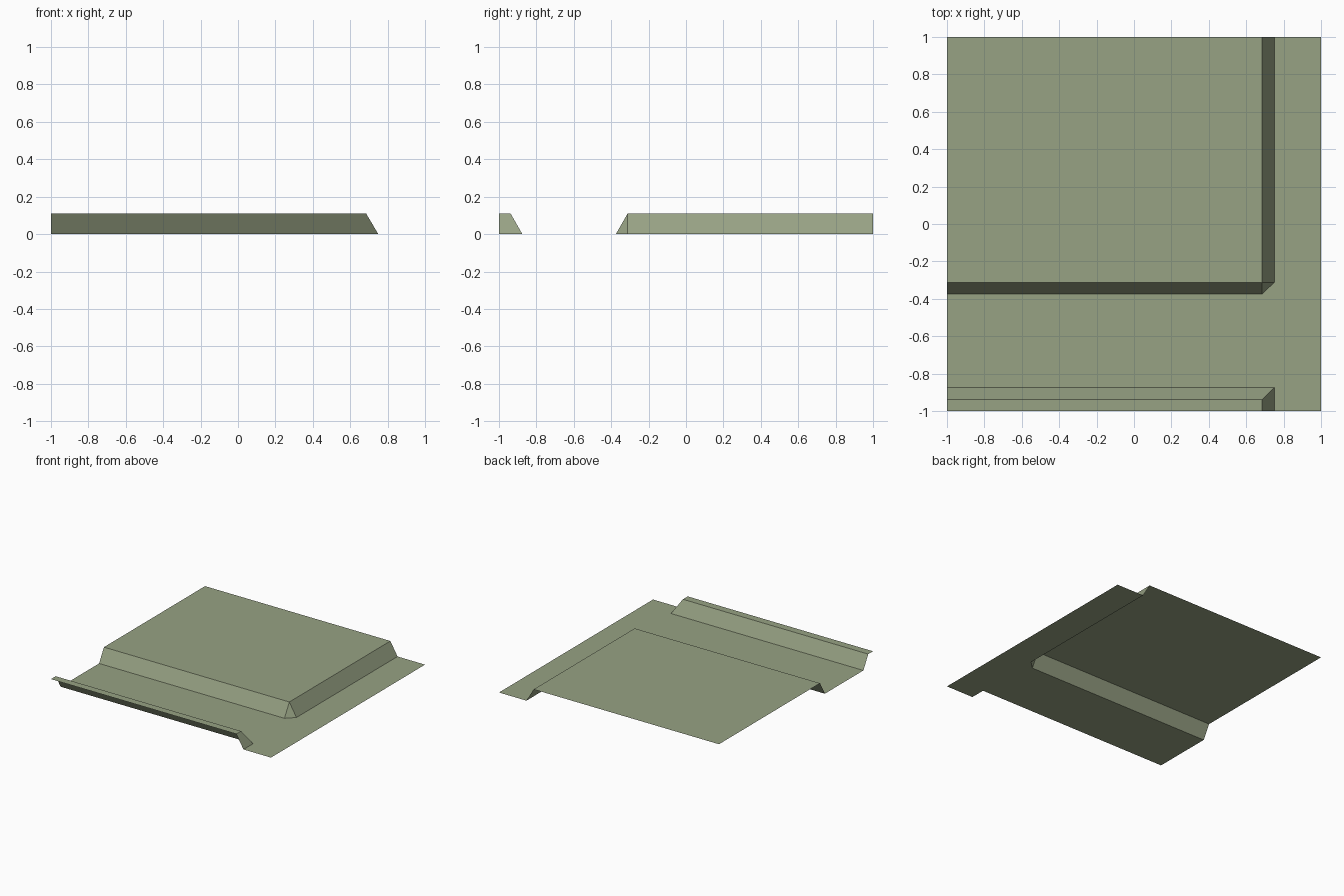
import bpy
import bmesh

cube = bpy.data.objects.get("Cube")
if cube:
    bpy.data.objects.remove(cube, do_unlink=True)

# Single flat moss green
moss = bpy.data.materials.new("moss_green")
moss.use_nodes = True
color = (0.31, 0.36, 0.23, 1)
moss.diffuse_color = color
moss.node_tree.nodes["Principled BSDF"].inputs["Base Color"].default_value = color

H = 0.11                   # raised height
TOP_X, FOOT_X = 0.685, 0.75   # right-hand slope, top and foot
TOP_Y, FOOT_Y = -0.312, -0.375   # plateau front slope
KERB_TOP, KERB_FOOT = -0.938, -0.875   # front ledge slope


def sheet(name, faces):
    """Open sheet from outlines, welded along shared edges."""
    bm = bmesh.new()
    for outline in faces:
        bm.faces.new([bm.verts.new(p) for p in outline])
    bmesh.ops.remove_doubles(bm, verts=bm.verts, dist=0.0001)
    mesh = bpy.data.meshes.new(name)
    bm.to_mesh(mesh)
    bm.free()
    mesh.materials.append(moss)
    obj = bpy.data.objects.new(name, mesh)
    bpy.context.collection.objects.link(obj)
    return obj


def flat(z, *points):
    return [(x, y, z) for x, y in points]


def slope(foot_a, foot_b, top_b, top_a):
    return flat(0, foot_a, foot_b) + flat(H, top_b, top_a)


# Low ground wrapping around both raised areas
sheet("low_ground", [flat(
    0, (-1, KERB_FOOT), (FOOT_X, KERB_FOOT), (FOOT_X, -1), (1, -1), (1, 1),
    (FOOT_X, 1), (FOOT_X, TOP_Y), (TOP_X, FOOT_Y), (-1, FOOT_Y))])

# Large plateau with a chamfered outer corner
corner = (TOP_X, TOP_Y)
sheet("plateau", [
    flat(H, (-1, TOP_Y), corner, (TOP_X, 1), (-1, 1)),
    slope((-1, FOOT_Y), (TOP_X, FOOT_Y), corner, (-1, TOP_Y)),
    slope((FOOT_X, TOP_Y), (FOOT_X, 1), (TOP_X, 1), corner),
    flat(0, (TOP_X, FOOT_Y), (FOOT_X, TOP_Y)) + flat(H, corner),
])

# Narrow front ledge with a mitred corner
end = (TOP_X, KERB_TOP)
sheet("front_ledge", [
    flat(H, (-1, -1), (TOP_X, -1), end, (-1, KERB_TOP)),
    slope((FOOT_X, KERB_FOOT), (-1, KERB_FOOT), (-1, KERB_TOP), end),
    slope((FOOT_X, -1), (FOOT_X, KERB_FOOT), end, (TOP_X, -1)),
])
